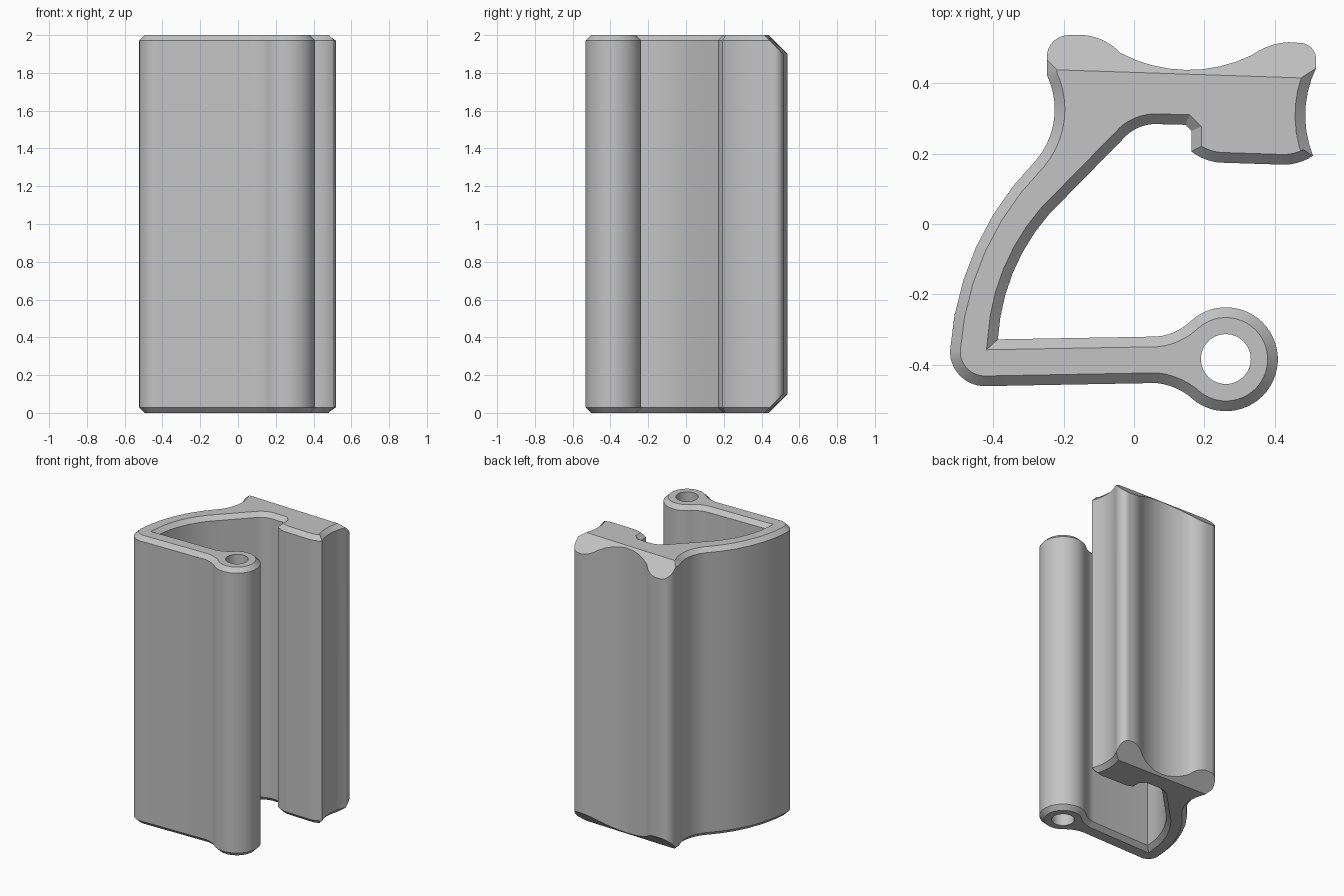
import bpy, bmesh, math
from mathutils import Vector

HEIGHT, CHAMFER = 2.0, 0.029

if "Cube" in bpy.data.objects:
    bpy.data.objects.remove(bpy.data.objects["Cube"])


def arc(a, m, b, step=math.radians(7)):
    """Points after a, on the circle through a, m and b, ending at b."""
    a, m, b = Vector(a), Vector(m), Vector(b)
    u, v = m - a, b - a
    d = 2 * u.cross(v)
    c = a + Vector((v.y * u.dot(u) - u.y * v.dot(v), u.x * v.dot(v) - v.x * u.dot(u))) / d
    start, end = (math.atan2((p - c).y, (p - c).x) for p in (a, b))
    sweep = (end - start) % math.tau if d > 0 else -((start - end) % math.tau)
    n = max(4, math.ceil(abs(sweep) / step))
    r = (a - c).length
    pts = [c + r * Vector((math.cos(start + sweep * i / n), math.sin(start + sweep * i / n)))
           for i in range(1, n)]
    return pts + [b]


def trace(start, moves):
    """Follow moves: one point is a straight line, two are an arc (middle, end)."""
    pts = [Vector(start)]
    for move in moves:
        if isinstance(move[0], tuple):
            pts += arc(pts[-1], *move)
        else:
            pts.append(Vector(move))
    return pts


# Lower arm, hinge ring, curved web and jaw
front = trace((-.523, -.36), [
    ((-.495, -.431), (-.424, -.461)),
    (.064, -.452),
    ((.115, -.465), (.157, -.489)),
    ((.409, -.384), (.157, -.28)),
    ((.115, -.307), (.064, -.32)),
    (-.387, -.328),
    ((-.327, -.1), (-.195, .075)),
    (-.03, .243),
    ((.008, .272), (.064, .284)),
    (.146, .282), (.163, .265), (.163, .206),
    ((.205, .183), (.26, .174)),
    (.413, .169),
    ((.465, .174), (.509, .194)),
    ((.487, .32), (.518, .444)),
])
# Saddle on the back, without a chamfer
back = trace((.518, .464), [
    ((.504, .501), (.467, .515)),
    (.44, .517),
    ((.39, .508), (.335, .48)),
    ((.149, .438), (-.04, .487)),
    ((-.085, .521), (-.143, .537)),
    (-.186, .537),
    ((-.23, .518), (-.248, .475)),
])
# Outer side of the web
side = trace((-.248, .468), [
    (-.248, .424),
    ((-.226, .31), (-.277, .183)),
    ((-.452, -.072), (-.523, -.36)),
])[:-1]
outline = front + back + side
insets = [CHAMFER] * len(front) + [0] * len(back) + [CHAMFER] * len(side)


def inset_loop(pts, depths):
    """Move each corner inwards along its mitre."""
    result = []
    for i, p in enumerate(pts):
        e1 = (p - pts[i - 1]).normalized()
        e2 = (pts[(i + 1) % len(pts)] - p).normalized()
        n1, n2 = Vector((-e1.y, e1.x)), Vector((-e2.y, e2.x))
        result.append(p + (n1 + n2) * depths[i] / (1 + n1.dot(n2)))
    return result


def add_walls(bm, levels):
    """Stack loops of points given as (points, z); return the end edges."""
    rings = [[bm.verts.new((p.x, p.y, z)) for p in pts] for pts, z in levels]
    n = len(rings[0])
    for low, high in zip(rings, rings[1:]):
        for i in range(n):
            j = (i + 1) % n
            quad = [low[i], low[j], high[j], high[i]]
            bm.faces.new(quad)
    return [[bm.edges.get((r[i], r[(i + 1) % n])) for i in range(n)]
            for r in (rings[0], rings[-1])]


bm = bmesh.new()
inner = inset_loop(outline, insets)
outer_ends = add_walls(bm, [(inner, 0), (outline, CHAMFER),
                            (outline, HEIGHT - CHAMFER), (inner, HEIGHT)])

# Pin hole through the hinge ring
hole = [Vector((.261 + .071 * math.cos(math.tau * i / 48),
                -.384 + .071 * math.sin(math.tau * i / 48))) for i in range(48)]
hole_ends = add_walls(bm, [(hole, 0), (hole, HEIGHT)])

# End caps
for rim, hole_rim in zip(outer_ends, hole_ends):
    bmesh.ops.triangle_fill(bm, edges=rim + hole_rim, use_beauty=True)

# Sloped cuts across both ends of the saddle
for z, up in ((0, -1), (HEIGHT, 1)):
    cut = bmesh.ops.bisect_plane(bm, geom=bm.verts[:] + bm.edges[:] + bm.faces[:],
                                 dist=1e-5, plane_co=(0, .431, z),
                                 plane_no=(.033, 1, up), clear_outer=True)
    rim = [e for e in cut["geom_cut"] if isinstance(e, bmesh.types.BMEdge) and e.is_boundary]
    bmesh.ops.triangle_fill(bm, edges=rim, use_beauty=True)

bmesh.ops.recalc_face_normals(bm, faces=bm.faces[:])
mesh = bpy.data.meshes.new("hinged_clip_body")
bm.to_mesh(mesh)
bm.free()
body = bpy.data.objects.new("hinged_clip_body", mesh)
bpy.context.collection.objects.link(body)

# Plain grey finish
grey = bpy.data.materials.new("plain grey")
grey.use_nodes = True
grey.diffuse_color = (.55, .55, .55, 1)
grey.node_tree.nodes["Principled BSDF"].inputs["Base Color"].default_value = (.55, .55, .55, 1)
mesh.materials.append(grey)

bpy.ops.object.select_all(action="DESELECT")
body.select_set(True)
bpy.context.view_layer.objects.active = body
bpy.ops.object.shade_smooth_by_angle(angle=math.radians(30))
